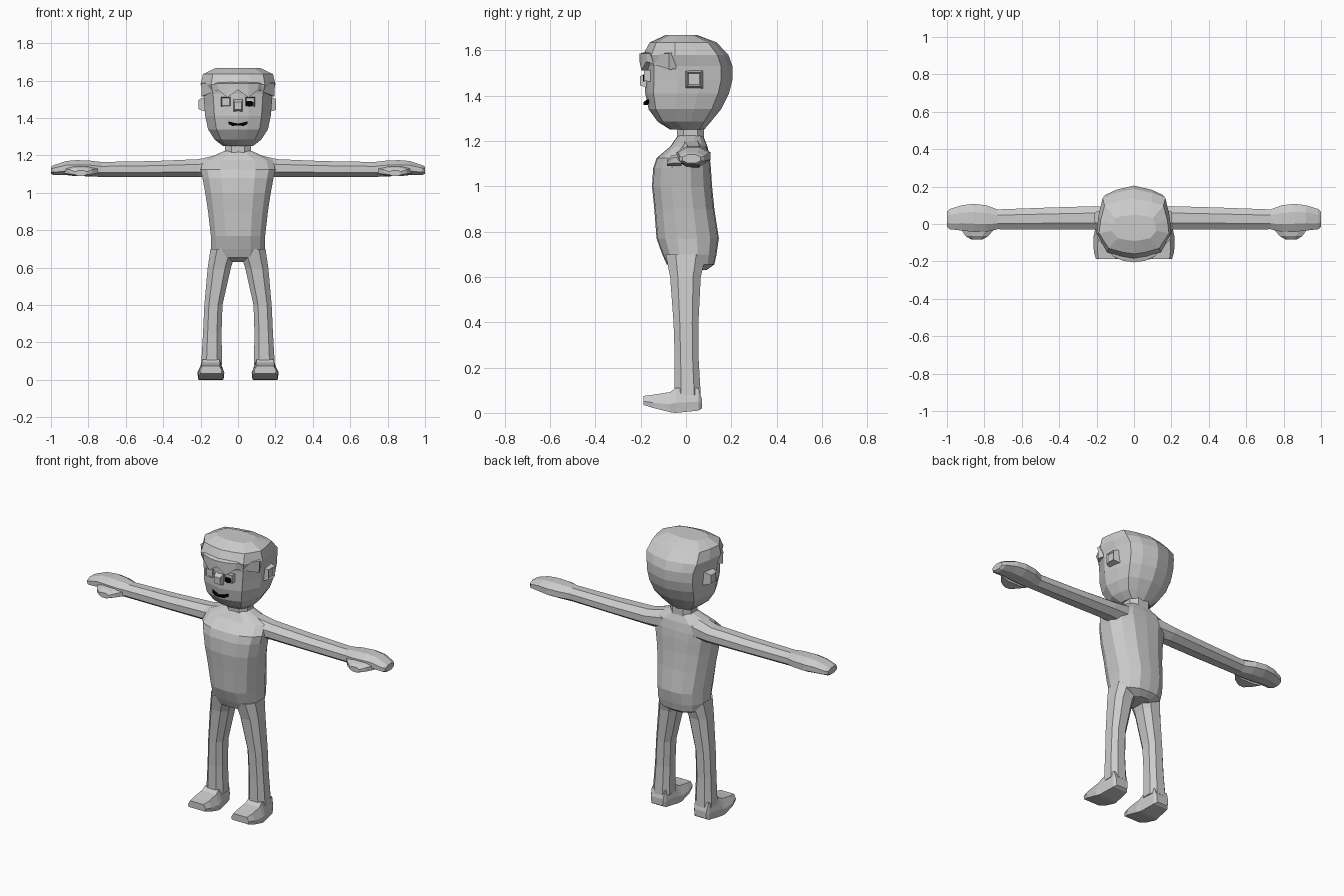
import bpy, bmesh
from mathutils import Vector


def material(name, v):
    m = bpy.data.materials.new(name)
    m.diffuse_color = (v, v, v, 1)
    return m


GREY = material("plain grey", 0.6)
BLACK = material("black", 0.0)


def finish(name, bm, mat):
    bmesh.ops.recalc_face_normals(bm, faces=bm.faces)
    me = bpy.data.meshes.new(name)
    bm.to_mesh(me)
    bm.free()
    me.materials.append(mat)
    ob = bpy.data.objects.new(name, me)
    bpy.context.collection.objects.link(ob)
    return ob


def loft(name, rings, mat=GREY, inset=None):
    """Skin equal-length rings of points and cap both ends."""
    bm = bmesh.new()
    rows = [[bm.verts.new(p) for p in r] for r in rings]
    n = len(rows[0])
    for a, b in zip(rows, rows[1:]):
        for i in range(n):
            j = (i + 1) % n
            bm.faces.new((a[i], a[j], b[j], b[i]))
    bm.faces.new(rows[0][::-1])
    end = bm.faces.new(rows[-1])
    if inset:
        bm.normal_update()
        bmesh.ops.inset_region(bm, faces=[end], thickness=inset, depth=-inset)
    return finish(name, bm, mat)


def chamfer(u0, u1, v0, v1, c=0.5):
    """Eight-sided outline: a box whose corners are cut off."""
    cu, cv = (u0 + u1) / 2, (v0 + v1) / 2
    ru, rv = (u1 - u0) / 2, (v1 - v0) / 2
    unit = [(c, -1), (1, -c), (1, c), (c, 1), (-c, 1), (-1, c), (-1, -c), (-c, -1)]
    return [(cu + ru * a, cv + rv * b) for a, b in unit]


def box(name, x0, x1, y0, y1, z0, z1, mat=GREY):
    return loft(name, [[(x0, y0, z), (x1, y0, z), (x1, y1, z), (x0, y1, z)]
                       for z in (z0, z1)], mat)


def outline_rings(half, levels):
    """Scale a mirrored half outline to (z, half width, front y, back y)."""
    full = half + [(-x, y) for x, y in half[-2:0:-1]]
    rings = []
    for z, w, f, b in levels:
        m, r = (f + b) / 2, (b - f) / 2
        rings.append([(x * w, m + y * r, z) for x, y in full])
    return rings


# Torso
torso_half = [(0, 1), (0.45, 0.96), (0.8, 0.72), (1, 0.3), (1, -0.35),
              (0.82, -0.72), (0.47, -0.96), (0, -1)]
loft("torso", outline_rings(torso_half, [
    (0.63, 0.07, -0.04, 0.09), (0.655, 0.135, -0.085, 0.125),
    (0.70, 0.145, -0.105, 0.135), (0.77, 0.145, -0.13, 0.145),
    (0.90, 0.16, -0.14, 0.125), (1.00, 0.175, -0.15, 0.115),
    (1.08, 0.19, -0.145, 0.11), (1.125, 0.20, -0.13, 0.105),
    (1.175, 0.185, -0.07, 0.095), (1.225, 0.07, -0.035, 0.075)]))

# Neck
loft("neck", [[(x, y, z) for x, y in chamfer(-0.07, 0.07, -0.04, 0.08)]
              for z in (1.19, 1.29)])

# Head
head_half = [(0, 1), (0.5, 0.89), (0.84, 0.74), (0.95, 0.25), (1, -0.25),
             (0.72, -0.8), (0.32, -0.94), (0, -1)]
loft("head", outline_rings(head_half, [
    (1.25, 0.08, -0.07, 0.08), (1.285, 0.125, -0.125, 0.11),
    (1.34, 0.16, -0.165, 0.155), (1.41, 0.175, -0.18, 0.19),
    (1.47, 0.18, -0.18, 0.205), (1.53, 0.185, -0.18, 0.205),
    (1.58, 0.20, -0.19, 0.187), (1.635, 0.187, -0.16, 0.135),
    (1.667, 0.12, -0.09, 0.05)]))

# Zigzag fringe overhanging the face
fringe = [(0.19, 1.515, -0.075), (0.105, 1.55, -0.175), (0.055, 1.51, -0.197),
          (0, 1.55, -0.205)]
fringe = fringe + [(-x, z, y) for x, z, y in fringe[-2::-1]]
loft("fringe", [[(x * 1.02, y, z), (x * 1.04, y, 1.585),
                 (x * 0.9, y + 0.05, 1.6), (x * 0.9, y + 0.05, z + 0.005)]
                for x, z, y in fringe])

# Nose, eyes, pupil and mouth
loft("nose", [[(x, y, z) for x, z in ((-w, b), (w, b), (w, t), (-w, t))]
              for y, w, b, t in ((-0.16, 0.028, 1.43, 1.51),
                                 (-0.203, 0.02, 1.445, 1.485))])
for s in (-1, 1):
    x = s * 0.065
    loft("eye", [[(x - w, y, 1.488 - w), (x + w, y, 1.488 - w),
                  (x + w, y, 1.488 + w), (x - w, y, 1.488 + w)]
                 for y, w in ((-0.13, 0.026), (-0.186, 0.024))], inset=0.005)
loft("pupil", [[(0.062 + a, y, 1.477 + b) for a, b in chamfer(-0.02, 0.02, -0.015, 0.015)]
               for y in (-0.183, -0.189)], BLACK)
lips = [(-0.052, 1.368, 1.382, -0.168), (-0.03, 1.358, 1.377, -0.176),
        (0, 1.36, 1.37, -0.184), (0.03, 1.358, 1.377, -0.176),
        (0.052, 1.368, 1.382, -0.168)]
loft("mouth", [[(x, y - 0.004, b), (x, y - 0.004, t), (x, y + 0.005, t), (x, y + 0.005, b)]
               for x, b, t, y in lips], BLACK)

for s in (-1, 1):
    # Ear with a sunken middle
    loft("ear", [[(s * x, 0.035 + a, 1.473 + b)
                  for a, b in ((-r, -r), (r, -r), (r, r), (-r, r))]
                 for x, r in ((0.15, 0.045), (0.202, 0.03))], inset=0.008)

    # Arm and hand: x, front y, back y, bottom z, top z
    arm = [(0.10, -0.05, 0.09, 1.08, 1.205), (0.21, -0.03, 0.095, 1.085, 1.18),
           (0.45, -0.03, 0.088, 1.085, 1.17), (0.73, -0.028, 0.078, 1.085, 1.165),
           (0.79, -0.042, 0.10, 1.088, 1.172), (0.86, -0.042, 0.108, 1.09, 1.175),
           (0.92, -0.035, 0.10, 1.095, 1.17), (0.985, -0.028, 0.08, 1.095, 1.148),
           (1.0, -0.015, 0.065, 1.102, 1.14)]
    loft("arm", [[(s * x, y, z) for y, z in chamfer(f, b, lo, hi, 0.42)]
                 for x, f, b, lo, hi in arm])
    # Thumb
    loft("thumb", [[(s * x, y, z) for x, z in chamfer(a, b, 1.09, hi)]
                   for y, a, b, hi in ((-0.02, 0.74, 0.93, 1.145),
                                       (-0.065, 0.78, 0.90, 1.135),
                                       (-0.083, 0.81, 0.87, 1.12))])

    # Leg: z, inner x, outer x, front y, back y
    leg = [(0.08, 0.085, 0.197, -0.05, 0.065), (0.25, 0.088, 0.187, -0.05, 0.055),
           (0.40, 0.083, 0.18, -0.055, 0.055), (0.60, 0.038, 0.162, -0.07, 0.065),
           (0.70, 0.005, 0.147, -0.09, 0.09)]
    loft("leg", [[(s * x, y, z) for x, y in chamfer(a, b, f, k)]
                 for z, a, b, f, k in leg])

    # Foot, from heel to toe: y, bottom z, top z, half width at sole and top
    foot = [(0.07, 0.02, 0.06, 0.035, 0.04), (0.055, 0.01, 0.11, 0.048, 0.045),
            (-0.045, 0.0, 0.11, 0.062, 0.045), (-0.07, 0.003, 0.092, 0.068, 0.048),
            (-0.145, 0.022, 0.08, 0.066, 0.05), (-0.187, 0.035, 0.075, 0.055, 0.045)]
    loft("foot", [[(s * (0.145 + a), y, z) for a, z in
                   ((-w, lo), (w, lo), (w + 0.004, lo * 0.6 + hi * 0.4), (t, hi),
                    (-t, hi), (-w - 0.004, lo * 0.6 + hi * 0.4))]
                  for y, lo, hi, w, t in foot])
